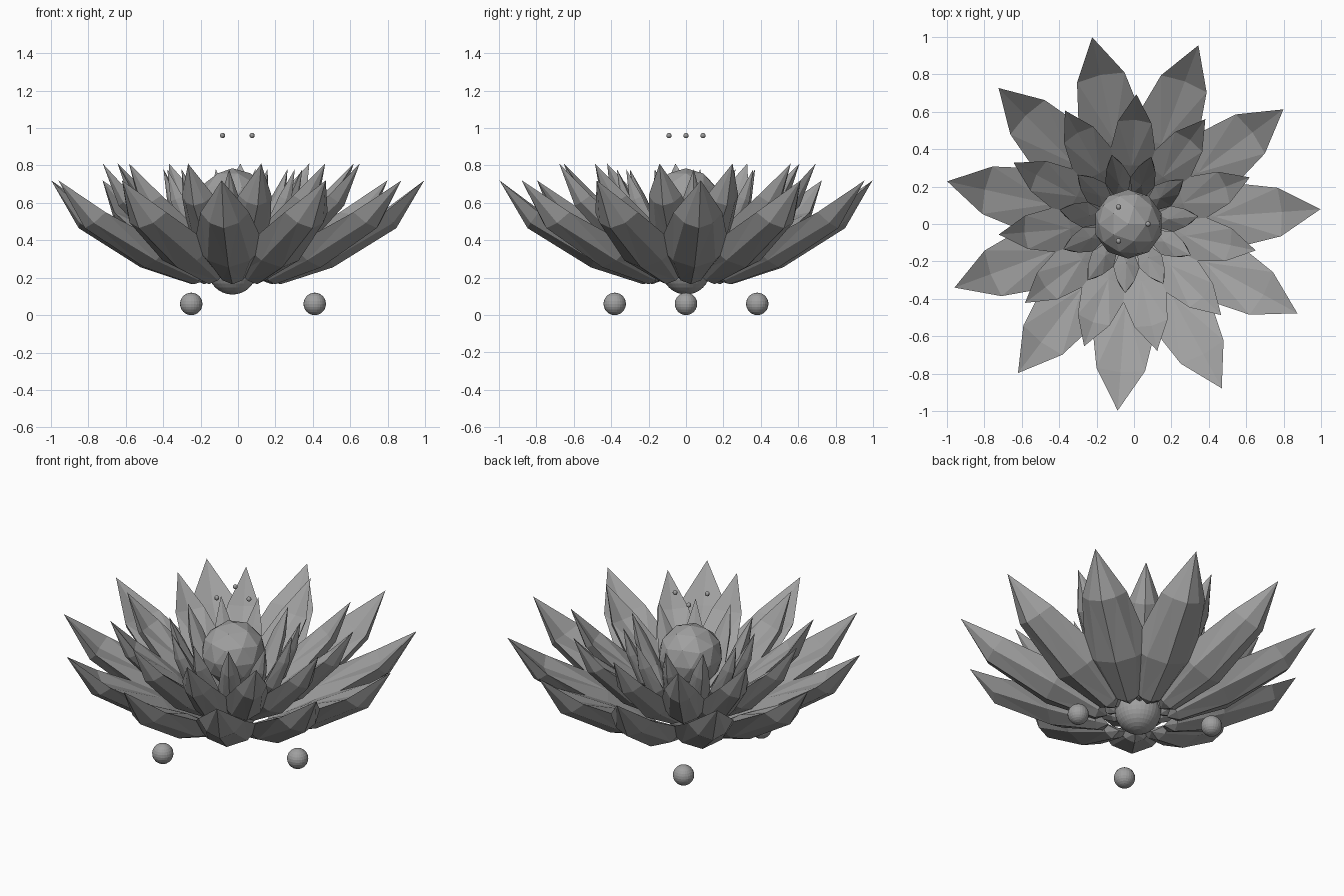
import bpy, bmesh, math
from mathutils import Matrix, Vector

if "Cube" in bpy.data.objects:
    bpy.data.objects.remove(bpy.data.objects["Cube"])

grey = bpy.data.materials.new("warm_grey")
grey.diffuse_color = (0.35, 0.35, 0.35, 1)
grey.use_nodes = True
grey.node_tree.nodes["Principled BSDF"].inputs["Base Color"].default_value = grey.diffuse_color


def add_object(name, bm):
    mesh = bpy.data.meshes.new(name)
    bm.to_mesh(mesh)
    bm.free()
    mesh.materials.append(grey)
    obj = bpy.data.objects.new(name, mesh)
    bpy.context.collection.objects.link(obj)
    return obj


def petal(bm, matrix, base, rings, tip):
    """Closed pod-like petal along +x. Each ring is
    (keel radius, keel height, half width, edge radius, edge height, sag of the upper face)."""
    def vert(x, y, z):
        return bm.verts.new(matrix @ Vector((x, y, z)))

    rows = []
    for kr, kz, w, er, ez, sag in rings:
        row = []
        for t in (-1, -0.6, 0, 0.6, 1):
            f = abs(t) ** 2.2
            row.append(vert(kr + (er - kr) * f, w * t, kz + (ez - kz) * f))
        row.append(vert(er + (kr - er) * sag, 0, ez + (kz - ez) * sag))
        rows.append(row)
    start, end = vert(base[0], 0, base[1]), vert(tip[0], 0, tip[1])
    n = len(rows[0])
    for i in range(n):
        j = (i + 1) % n
        for a, b in zip(rows, rows[1:]):
            bm.faces.new((a[i], a[j], b[j], b[i]))
        bm.faces.new((rows[-1][i], rows[-1][j], end))
        bm.faces.new((rows[0][j], rows[0][i], start))


def petal_layer(name, centre, start, base, rings, tip, count=11):
    bm = bmesh.new()
    for k in range(count):
        angle = math.radians(start) + k * math.tau / count
        petal(bm, Matrix.Translation(centre) @ Matrix.Rotation(angle, 4, 'Z'), base, rings, tip)
    bmesh.ops.triangulate(bm, faces=bm.faces[:])
    bmesh.ops.recalc_face_normals(bm, faces=bm.faces[:])
    add_object(name, bm)


def sphere(name, centre, radius, segments=24, rings=12):
    bm = bmesh.new()
    bmesh.ops.create_uvsphere(bm, u_segments=segments, v_segments=rings, radius=radius,
                              matrix=Matrix.Translation(centre))
    add_object(name, bm)


CX = -0.03

# Three whorls of petals
petal_layer("outer_petals", (-0.012, 0.01, 0), 3.9, (0.17, 0.185),
            [(0.24, 0.165, 0.09, 0.21, 0.23, 0), (0.52, 0.255, 0.19, 0.45, 0.37, -0.1),
             (0.86, 0.465, 0.13, 0.79, 0.55, 0.2)], (1.01, 0.72))
petal_layer("middle_petals", (CX, 0, 0), 21.0, (0.12, 0.235),
            [(0.17, 0.235, 0.065, 0.14, 0.285, 0), (0.40, 0.36, 0.135, 0.32, 0.45, -0.1),
             (0.61, 0.585, 0.09, 0.545, 0.64, 0.2)], (0.695, 0.81))
petal_layer("inner_petals", (CX, 0.005, 0), 5.5, (0.13, 0.32),
            [(0.18, 0.335, 0.035, 0.15, 0.365, 0), (0.29, 0.44, 0.07, 0.235, 0.48, -0.4),
             (0.355, 0.61, 0.047, 0.305, 0.635, -0.2)], (0.375, 0.78))

# Faceted heart of the flower
bm = bmesh.new()
bmesh.ops.create_icosphere(bm, subdivisions=2, radius=0.185,
                           matrix=Matrix.Translation((CX, 0, 0.6)))
add_object("flower_heart", bm)

# Rounded base under the petals
sphere("flower_base", (CX, 0, 0.24), 0.13, 32, 16)

# Three feet below and three small floating beads above
for i in range(3):
    a = i * math.tau / 3
    c, s = math.cos(a), math.sin(a)
    sphere(f"foot_ball_{i + 1}", (CX + 0.44 * c, 0.44 * s, 0.06), 0.06)
    sphere(f"floating_bead_{i + 1}", (CX + 0.105 * c, 0.105 * s, 0.96), 0.014, 12, 8)
